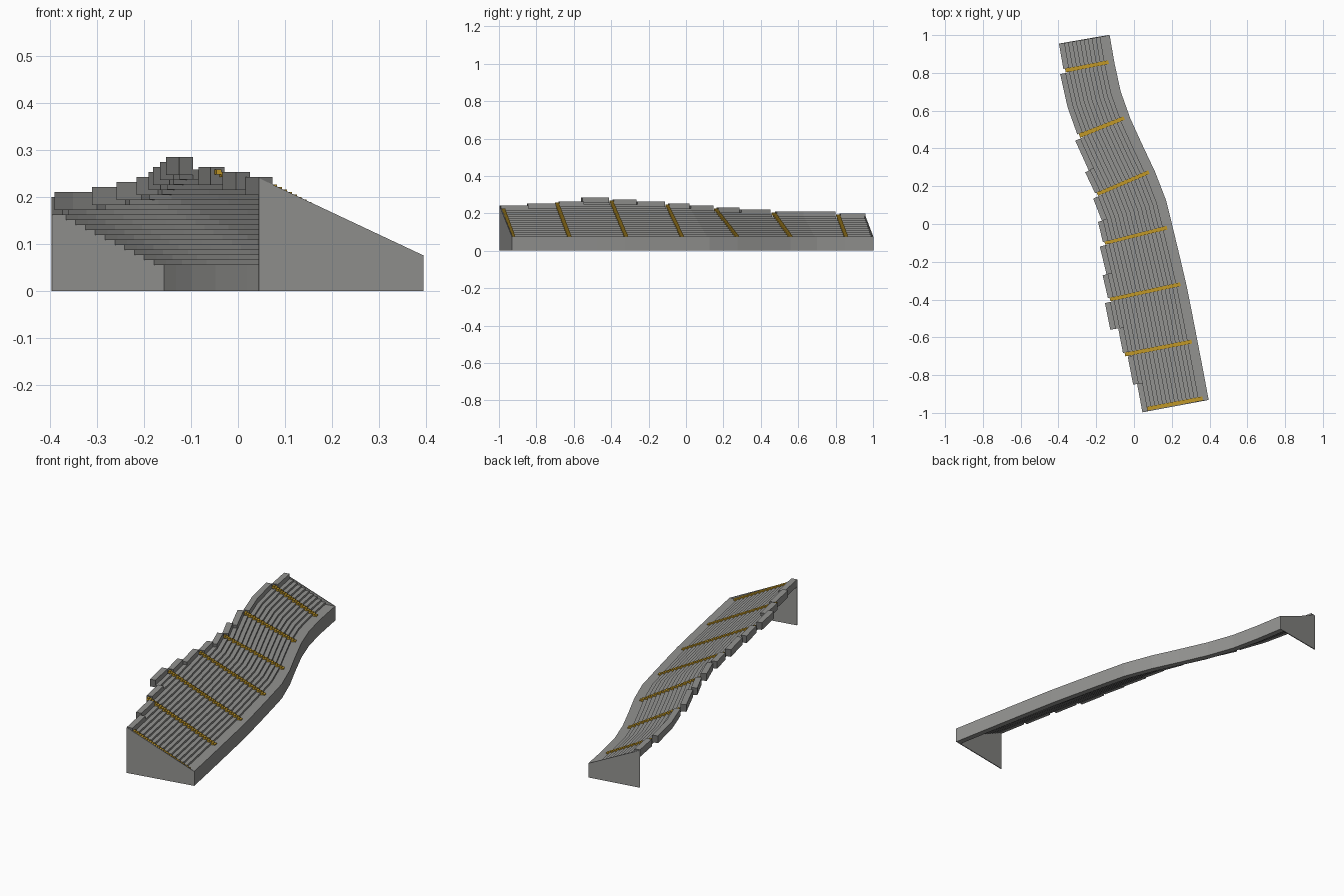
import bpy, bmesh
from mathutils import Vector

cube = bpy.data.objects.get("Cube")
if cube:
    bpy.data.objects.remove(cube)


def material(name, color):
    m = bpy.data.materials.new(name)
    m.use_nodes = True
    m.diffuse_color = (*color, 1)
    m.node_tree.nodes["Principled BSDF"].inputs["Base Color"].default_value = (*color, 1)
    return m


CONCRETE = material("concrete grey", (0.29, 0.29, 0.28))
DARK = material("dark concrete", (0.16, 0.16, 0.155))
YELLOW = material("stair yellow", (0.53, 0.31, 0.02))

# Front edge of the stand, and the number of seating rows in each bay
PATH = [Vector(p) for p in (
    (.395, -.93), (.367, -.78), (.338, -.63), (.308, -.475), (.278, -.325),
    (.243, -.175), (.207, -.025), (.17, .125), (.112, .275), (.046, .415),
    (-.02, .56), (-.07, .70), (-.103, .85), (-.129, 1.0))]
ROWS = [14, 15, 16, 18, 17, 16, 15, 14, 13, 12, 11, 11, 10]
DEPTH, RISE, LIP = 0.0212, 0.0107, 0.03
TOP, AISLE = 0.077, 0.15


def inward(i):
    """Mitred direction from the front edge toward the back rows."""
    d = PATH[min(i + 1, len(PATH) - 1)] - PATH[max(i - 1, 0)]
    return Vector((-d.y, d.x)).normalized()


NORMALS = [inward(i) for i in range(len(PATH))]


def place(i, t, s, z):
    """Point in bay i: t along the bay, s back from the front edge."""
    a = PATH[i] + NORMALS[i] * s
    b = PATH[i + 1] + NORMALS[i + 1] * s
    p = a.lerp(b, t)
    return (p.x, p.y, z)


def prism(bm, i, profile, t0=0.0, t1=1.0, cap=0):
    """Sweep an (s, z) profile along part of bay i."""
    a = [bm.verts.new(place(i, t0, s, z)) for s, z in profile]
    b = [bm.verts.new(place(i, t1, s, z)) for s, z in profile]
    for k in range(len(a)):
        n = (k + 1) % len(a)
        bm.faces.new((a[k], a[n], b[n], b[k]))
    for ring in (a, b):
        bm.faces.new(ring).material_index = cap


def rect(s0, s1, z0, z1):
    return [(s0, z0), (s1, z0), (s1, z1), (s0, z1)]


def finish(name, bm, *mats):
    bmesh.ops.recalc_face_normals(bm, faces=bm.faces)
    me = bpy.data.meshes.new(name)
    bm.to_mesh(me)
    bm.free()
    for m in mats:
        me.materials.append(m)
    ob = bpy.data.objects.new(name, me)
    bpy.context.collection.objects.link(ob)
    return ob


def back(rows):
    return LIP + DEPTH * rows


# Front retaining wall
bm = bmesh.new()
for i in range(len(ROWS)):
    prism(bm, i, rect(0, LIP, 0, TOP))
finish("front_wall", bm, CONCRETE)

# Stepped seating rows
bm = bmesh.new()
for i, rows in enumerate(ROWS):
    for k in range(rows):
        s, z = back(k), TOP + RISE * k
        prism(bm, i, rect(s, s + DEPTH, z - 2 * RISE, z), cap=1)
finish("seating_rows", bm, CONCRETE, DARK)

# Back parapets, open where an aisle meets them
bm = bmesh.new()
for i, rows in enumerate(ROWS):
    s, z = back(rows), TOP + RISE * rows
    start = AISLE if i % 2 == 0 and i > 0 else 0
    prism(bm, i, rect(s, s + LIP, z - 0.022, z + 0.016), start, cap=1)
finish("back_parapets", bm, CONCRETE, DARK)

# Aisle stairs at half the seating pitch
bm = bmesh.new()
for i in range(0, len(ROWS), 2):
    steps = 2 * ROWS[i] + (2 if i else 0)
    for k in range(steps):
        s, z = LIP + DEPTH * k / 2, TOP + RISE * (k + 1) / 2
        prism(bm, i, rect(s, s + DEPTH / 2, z - RISE, z), 0.02, AISLE)
finish("aisle_stairs", bm, YELLOW)

# Sloping end walls
last = len(ROWS) - 1
for name, i, t0, t1 in (("front_end_wall", 0, -0.01, 0.02),
                        ("rear_end_wall", last, 0.98, 1.01)):
    bm = bmesh.new()
    w = back(ROWS[i]) + LIP
    prism(bm, i, [(0, 0), (w, 0), (w, TOP + RISE * ROWS[i] + 0.014), (0, TOP - 0.001)], t0, t1)
    finish(name, bm, CONCRETE)
